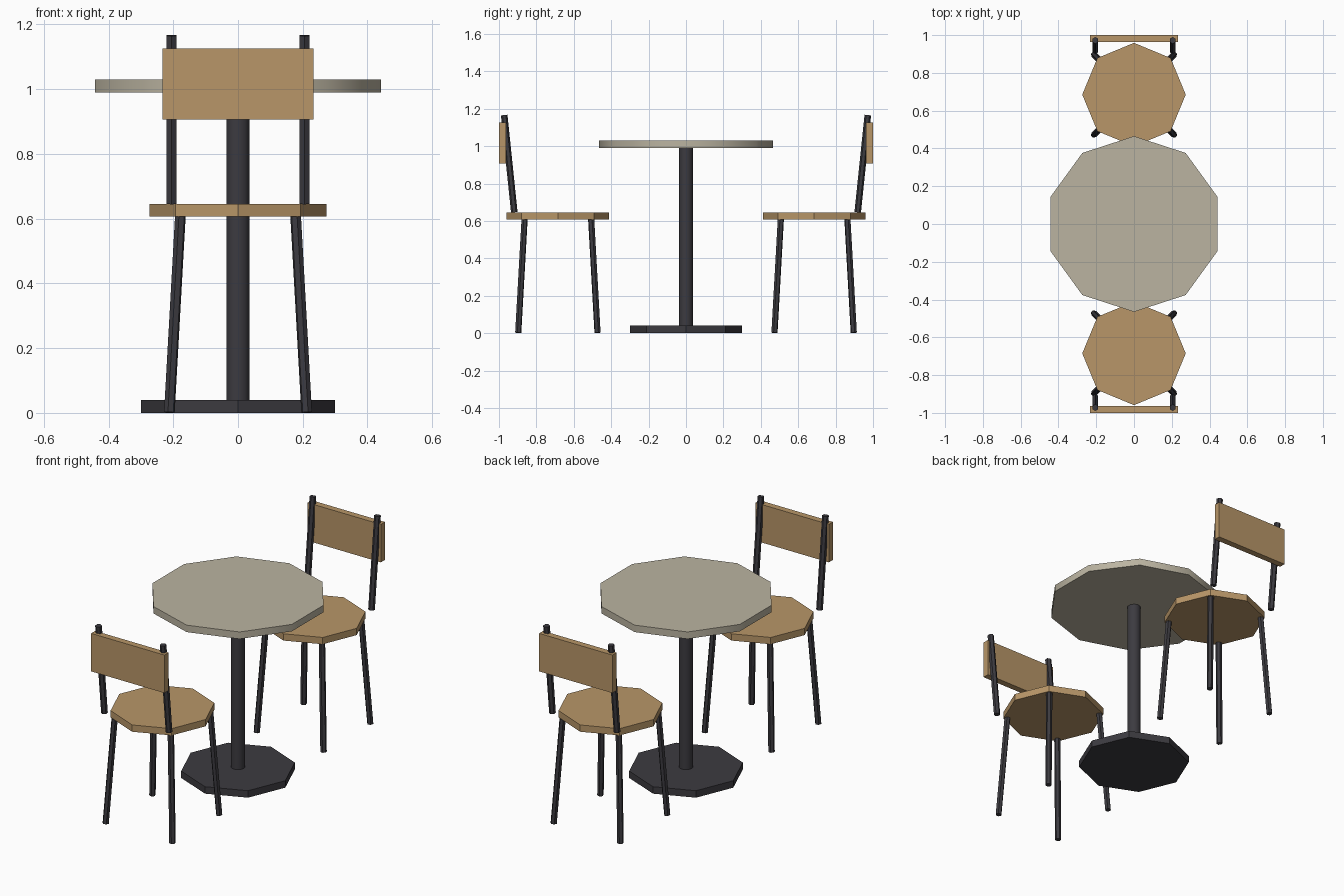
import bpy
import math
from mathutils import Vector, Quaternion

cube = bpy.data.objects.get("Cube")
if cube:
    bpy.data.objects.remove(cube, do_unlink=True)


def material(name, color):
    mat = bpy.data.materials.new(name)
    mat.use_nodes = True
    mat.diffuse_color = (*color, 1)
    mat.node_tree.nodes["Principled BSDF"].inputs["Base Color"].default_value = (*color, 1)
    return mat


wood = material("warm wood", (0.479, 0.305, 0.138))
stone = material("pale stone", (0.497, 0.456, 0.356))
metal = material("dark metal", (0.045, 0.043, 0.051))


def rod(name, start, end, radius, sides, mat, spin=0.0, smooth=False):
    """Prism with its axis running from start to end."""
    start, end = Vector(start), Vector(end)
    axis = end - start
    bpy.ops.mesh.primitive_cylinder_add(vertices=sides, radius=radius, depth=axis.length)
    obj = bpy.context.object
    obj.name = name
    up = Vector((0, 0, 1))
    obj.rotation_mode = 'QUATERNION'
    obj.rotation_quaternion = up.rotation_difference(axis) @ Quaternion(up, spin)
    obj.location = (start + end) / 2
    obj.data.materials.append(mat)
    if smooth:
        bpy.ops.object.shade_smooth_by_angle(angle=math.radians(40))
    return obj


def box(name, center, size, mat):
    bpy.ops.mesh.primitive_cube_add(size=1, location=center)
    obj = bpy.context.object
    obj.name = name
    obj.scale = size
    obj.data.materials.append(mat)
    return obj


# Table
rod("table_base", (0, 0, 0), (0, 0, 0.04), 0.30, 8, metal)
rod("table_column", (0, 0, 0.04), (0, 0, 0.99), 0.0372, 10, metal, smooth=True)
rod("table_top", (0, 0, 0.99), (0, 0, 1.03), 0.465, 10, stone, smooth=True)

# Two chairs facing the table
for chair, side in (("front_chair", -1), ("back_chair", 1)):
    cy = side * 0.685
    rod(chair + "_seat", (0, cy, 0.607), (0, cy, 0.646), 0.274, 8, wood)

    # Splayed legs on the diagonals
    for sx in (-1, 1):
        for sy in (-1, 1):
            foot = (sx * 0.212, cy + sy * 0.212, 0.002)
            top = (sx * 0.178, cy + sy * 0.178, 0.609)
            rod(chair + "_leg", foot, top, 0.017, 6, metal, spin=math.atan2(sy, sx))

    # Leaning back posts and the board they carry
    for sx in (-1, 1):
        rod(chair + "_back_post", (sx * 0.205, side * 0.918, 0.646),
            (sx * 0.205, side * 0.972, 1.166), 0.0175, 6, metal)
    box(chair + "_backrest", (0, side * 0.9815, 1.016), (0.465, 0.037, 0.218), wood)
